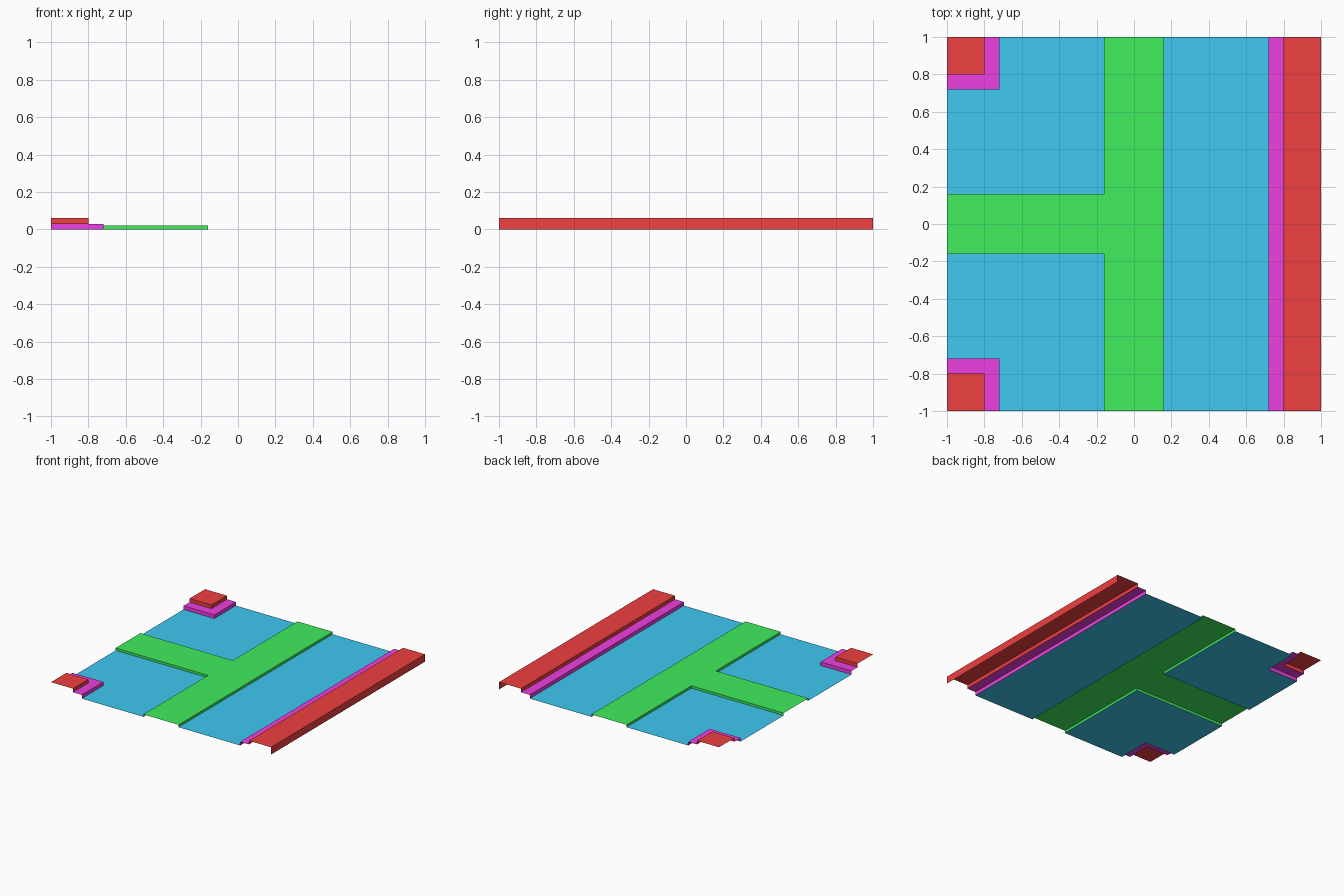
import bpy

if "Cube" in bpy.data.objects:
    bpy.data.objects.remove(bpy.data.objects["Cube"])

PAVE, TOP, ROAD = 0.03, 0.06, 0.02   # step heights
W, K, P = 0.16, 0.72, 0.80           # road half width, kerb edge, upper kerb edge


def material(name, rgb):
    m = bpy.data.materials.new(name)
    m.diffuse_color = (*rgb, 1)
    m.use_nodes = True
    m.node_tree.nodes["Principled BSDF"].inputs["Base Color"].default_value = m.diffuse_color
    return m


blue = material("ground_blue", (0.05, 0.58, 0.88))
green = material("road_green", (0.05, 0.85, 0.11))
magenta = material("kerb_magenta", (0.85, 0.05, 0.75))
red = material("pavement_red", (0.87, 0.05, 0.05))


def terrace(name, outline, z, mat, walls=None, mirror=False):
    """Flat top over a counter-clockwise outline; walls maps edge index -> bottom height."""
    n = len(outline)
    verts = [(x, y, z) for x, y in outline]
    faces = [tuple(range(n))]
    used = {}

    def low(i, zb):
        if (i, zb) not in used:
            used[i, zb] = len(verts)
            verts.append((*outline[i], zb))
        return used[i, zb]

    for i, zb in (walls or {}).items():
        j = (i + 1) % n
        faces.append((low(i, zb), low(j, zb), j, i))
    me = bpy.data.meshes.new(name)
    me.from_pydata(verts, [], faces)
    me.materials.append(mat)
    ob = bpy.data.objects.new(name, me)
    bpy.context.collection.objects.link(ob)
    if mirror:
        mod = ob.modifiers.new("mirror", 'MIRROR')
        mod.use_axis = (False, True, False)
        mod.use_mirror_merge = False
    return ob


def rect(x0, y0, x1, y1):
    return [(x0, y0), (x1, y0), (x1, y1), (x0, y1)]


# Ground panels
terrace("right_ground", rect(W, -1, K, 1), 0, blue)
terrace("left_ground", [(-1, -K), (-K, -K), (-K, -1), (-W, -1), (-W, -W), (-1, -W)],
        0, blue, mirror=True)

# Raised T-shaped road
terrace("road", [(-W, -1), (W, -1), (W, 1), (-W, 1), (-W, W), (-1, W), (-1, -W), (-W, -W)],
        ROAD, green, {1: 0, 3: 0, 4: 0, 6: 0, 7: 0})

# Long stepped pavement, with its outer wall
terrace("right_kerb", rect(K, -1, P, 1), PAVE, magenta, {3: 0})
terrace("right_pavement", rect(P, -1, 1, 1), TOP, red, {1: 0, 3: PAVE})

# Stepped corners, mirrored front to back
terrace("corner_kerb", [(-1, -P), (-P, -P), (-P, -1), (-K, -1), (-K, -K), (-1, -K)],
        PAVE, magenta, {3: 0, 4: 0}, mirror=True)
terrace("corner_pavement", rect(-1, -1, -P, -P), TOP, red, {1: PAVE, 2: PAVE}, mirror=True)
